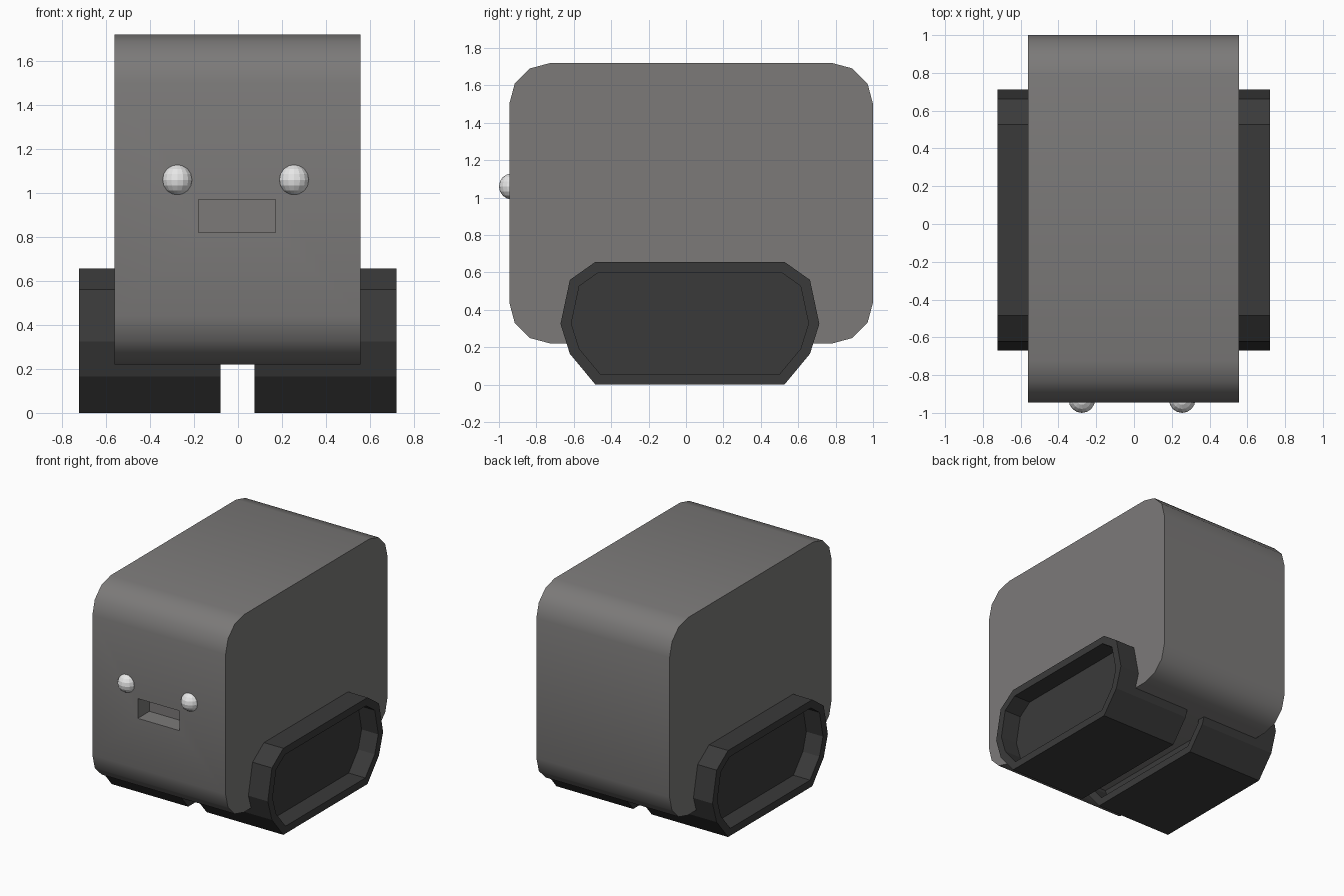
import bpy, bmesh, math
from mathutils import Vector

cube = bpy.data.objects.get("Cube")
if cube:
    bpy.data.objects.remove(cube, do_unlink=True)


def material(name, rgb):
    mat = bpy.data.materials.new(name)
    mat.use_nodes = True
    color = (*rgb, 1.0)
    mat.diffuse_color = color
    mat.node_tree.nodes["Principled BSDF"].inputs["Base Color"].default_value = color
    return mat


GREY = material("warm_grey", (0.2, 0.194, 0.191))
DARK = material("dark_grey", (0.042, 0.042, 0.042))
WHITE = material("eye_white", (0.8, 0.8, 0.8))


def prism(profile, x0, x1):
    """Extrude a (y, z) outline from x0 to x1."""
    bm = bmesh.new()
    cap = bm.faces.new([bm.verts.new((x0, y, z)) for y, z in profile])
    grown = bmesh.ops.extrude_face_region(bm, geom=[cap], use_keep_orig=True)
    moved = [v for v in grown["geom"] if isinstance(v, bmesh.types.BMVert)]
    bmesh.ops.translate(bm, verts=moved, vec=(x1 - x0, 0, 0))
    bmesh.ops.recalc_face_normals(bm, faces=bm.faces)
    return bm


def finish(bm, name, mat, angle=None):
    mesh = bpy.data.meshes.new(name)
    bm.to_mesh(mesh)
    bm.free()
    mesh.materials.append(mat)
    obj = bpy.data.objects.new(name, mesh)
    bpy.context.collection.objects.link(obj)
    if angle:
        bpy.ops.object.select_all(action="DESELECT")
        obj.select_set(True)
        bpy.context.view_layer.objects.active = obj
        bpy.ops.object.shade_smooth_by_angle(angle=math.radians(angle))
    return obj


def sink(bm, face, vec):
    """Push a face inwards, leaving walls around it."""
    bmesh.ops.inset_individual(bm, faces=[face], thickness=0.0)
    bmesh.ops.translate(bm, verts=list(face.verts), vec=vec)


# Body: a slab with rounded corners in side view
FRONT, BACK, LOW, HIGH, R = -0.945, 1.0, 0.22, 1.72, 0.22
corners = [(BACK - R, HIGH - R), (FRONT + R, HIGH - R),
           (FRONT + R, LOW + R), (BACK - R, LOW + R)]
outline = []
for i, (cy, cz) in enumerate(corners):
    for step in range(4):
        a = math.radians(90 * i + 30 * step)
        outline.append((cy + R * math.cos(a), cz + R * math.sin(a)))
body = prism(outline, -0.562, 0.557)

# Mouth: a rectangular recess in the front face
mouth = min(body.faces, key=lambda f: f.normal.y)
bmesh.ops.inset_individual(body, faces=[mouth], thickness=0.02)
mid = mouth.calc_center_median()
for v in mouth.verts:
    v.co = Vector((0.17 if v.co.x > mid.x else -0.18, FRONT,
                   0.97 if v.co.z > mid.z else 0.82))
sink(body, mouth, (0, 0.14, 0))
finish(body, "body", GREY, 40)

# Feet: faceted blocks with a recessed panel on each end
half = [(0.505, 0.0), (0.642, 0.165), (0.692, 0.325), (0.642, 0.56), (0.505, 0.657)]
MID_Y = 0.021
foot_outline = ([(MID_Y + y, z) for y, z in half]
                + [(MID_Y - y, z) for y, z in reversed(half)])
for name, x0, x1 in (("right_foot", -0.722, -0.08), ("left_foot", 0.075, 0.72)):
    foot = prism(foot_outline, x0, x1)
    for cap in [f for f in foot.faces if abs(f.normal.x) > 0.9]:
        bmesh.ops.inset_individual(foot, faces=[cap], thickness=0.056,
                                   use_even_offset=True)
        sink(foot, cap, cap.normal * -0.14)
    finish(foot, name, DARK)

# Eyes: small faceted balls half sunk in the front
for name, x in (("right_eye", -0.276), ("left_eye", 0.255)):
    eye = bmesh.new()
    bmesh.ops.create_uvsphere(eye, u_segments=16, v_segments=8, radius=0.07)
    bmesh.ops.translate(eye, verts=eye.verts, vec=(x, -0.93, 1.06))
    finish(eye, name, WHITE)
